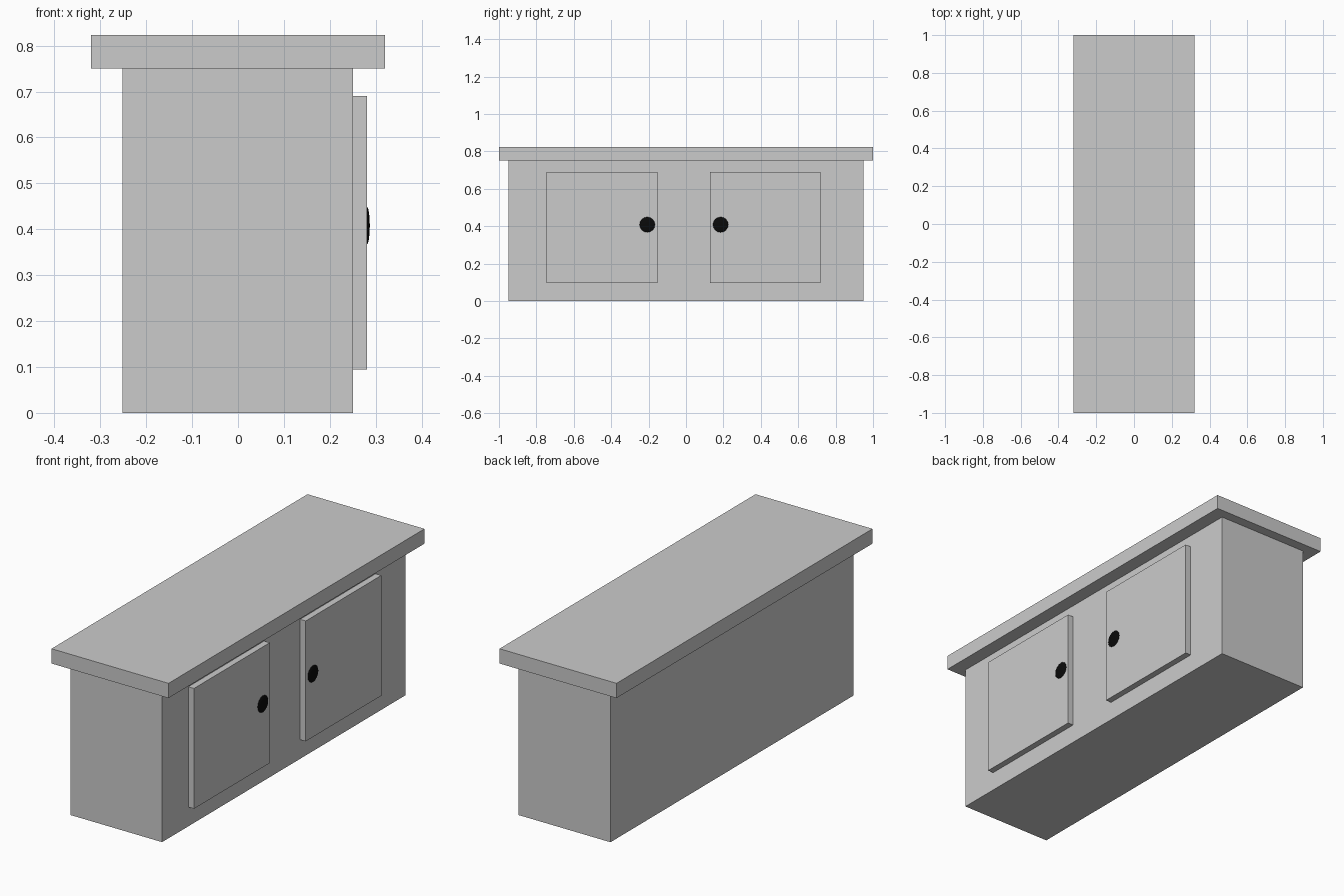
import bpy
from math import pi

if "Cube" in bpy.data.objects:
    bpy.data.objects.remove(bpy.data.objects["Cube"])


def box(name, x, y, z):
    """Box from (min, max) ranges on each axis."""
    spans = (x, y, z)
    bpy.ops.mesh.primitive_cube_add(size=1, location=[(a + b) / 2 for a, b in spans])
    ob = bpy.context.object
    ob.name = name
    ob.scale = [b - a for a, b in spans]
    bpy.ops.object.transform_apply(location=False, rotation=False, scale=True)
    return ob


black = bpy.data.materials.new("black")
black.diffuse_color = (0.003, 0.003, 0.003, 1)
black.use_nodes = True
black.node_tree.nodes["Principled BSDF"].inputs["Base Color"].default_value = black.diffuse_color


def knob(name, y):
    """Flattened round knob sitting on a door face."""
    bpy.ops.mesh.primitive_uv_sphere_add(segments=16, ring_count=8, radius=0.041,
                                         location=(0.281, y, 0.408), rotation=(0, pi / 2, 0))
    ob = bpy.context.object
    ob.name = name
    ob.scale = (1, 1, 0.15)
    bpy.ops.object.transform_apply(location=False, rotation=True, scale=True)
    ob.data.materials.append(black)


# Cabinet body and overhanging top
box("cabinet_body", (-0.252, 0.25), (-0.95, 0.95), (0, 0.75))
box("counter_top", (-0.32, 0.32), (-1, 1), (0.75, 0.823))

# Doors with their knobs
for side, y0, y1, knob_y in (("left", -0.745, -0.153, -0.207),
                             ("right", 0.128, 0.718, 0.185)):
    box(f"{side}_door", (0.25, 0.281), (y0, y1), (0.095, 0.69))
    knob(f"{side}_knob", knob_y)
